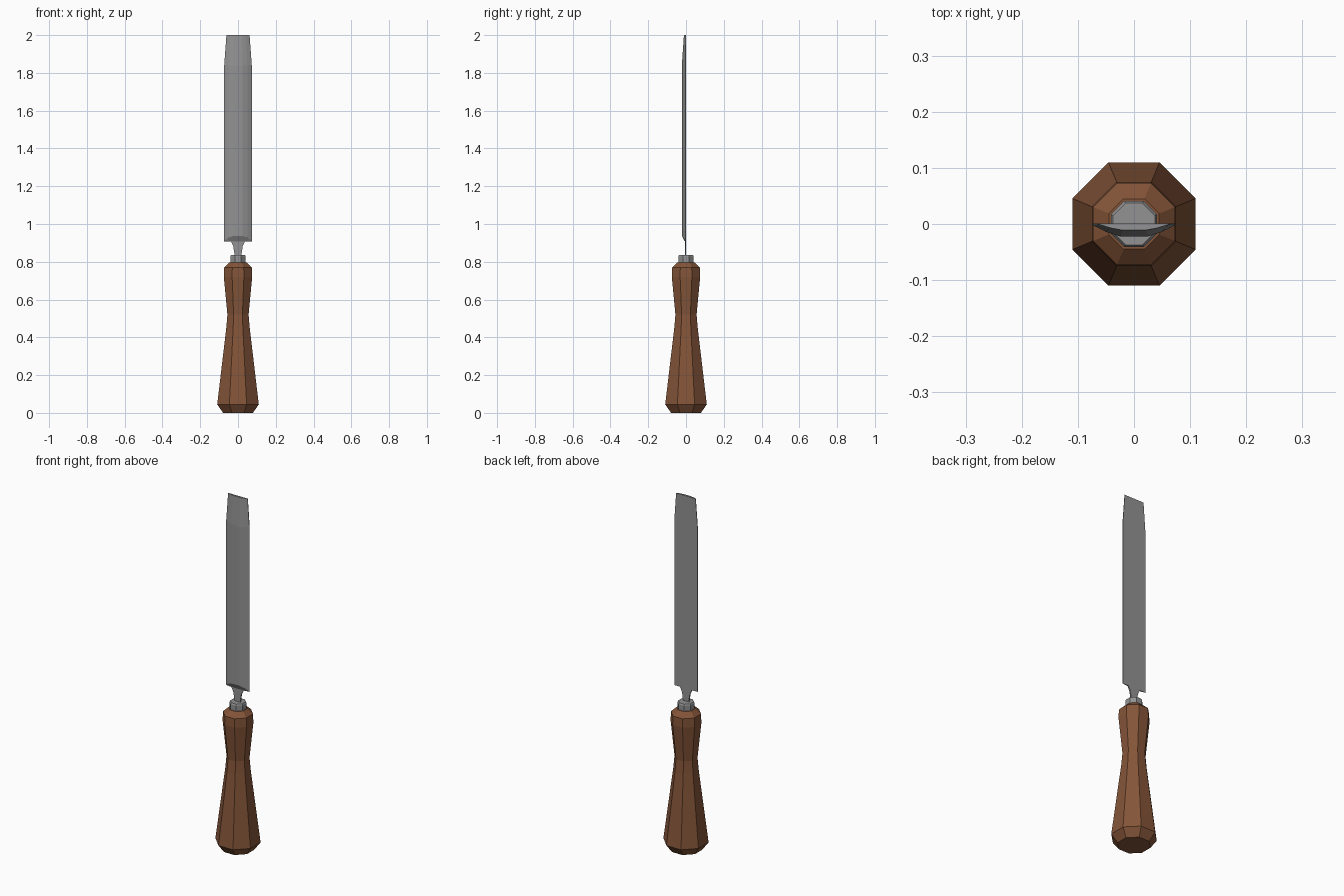
import bpy, bmesh, math

if "Cube" in bpy.data.objects:
    bpy.data.objects.remove(bpy.data.objects["Cube"])


def material(name, color):
    m = bpy.data.materials.new(name)
    m.diffuse_color = (*color, 1)
    m.use_nodes = True
    m.node_tree.nodes["Principled BSDF"].inputs["Base Color"].default_value = m.diffuse_color
    return m


wood = material("brown wood", (0.23, 0.09, 0.04))
steel = material("grey steel", (0.29, 0.29, 0.29))


def loft(name, rings, mat):
    """Skin a stack of equal-length point rings and cap both ends."""
    bm = bmesh.new()
    loops = [[bm.verts.new(p) for p in ring] for ring in rings]
    n = len(loops[0])
    for a, b in zip(loops, loops[1:]):
        for i in range(n):
            j = (i + 1) % n
            bm.faces.new((a[i], a[j], b[j], b[i]))
    bm.faces.new(loops[0])
    bm.faces.new(loops[-1])
    bmesh.ops.recalc_face_normals(bm, faces=bm.faces)
    me = bpy.data.meshes.new(name)
    bm.to_mesh(me)
    bm.free()
    me.materials.append(mat)
    ob = bpy.data.objects.new(name, me)
    bpy.context.collection.objects.link(ob)
    return ob


def octagon(apothem, z):
    """Eight points with flats facing the axes."""
    r = apothem / math.cos(math.pi / 8)
    return [(r * math.cos(math.pi * (i + 0.5) / 4),
             r * math.sin(math.pi * (i + 0.5) / 4), z) for i in range(8)]


# Waisted octagonal handle
profile = [(0.079, 0.0), (0.11, 0.045), (0.062, 0.45), (0.056, 0.52),
           (0.075, 0.72), (0.073, 0.77), (0.045, 0.797)]
loft("handle", [octagon(a, z) for a, z in profile], wood)

# Metal collar with a slight chamfer
loft("collar", [octagon(a, z) for a, z in
                [(0.041, 0.785), (0.041, 0.828), (0.037, 0.835)]], steel)

# Blade: flat back, faceted convex front
section = [(-0.073, -0.002), (-0.05, -0.014), (-0.025, -0.022),
           (0.025, -0.022), (0.05, -0.014), (0.073, -0.002)]


def blade_ring(z, width=1.0, depth=1.0, rise=0.0):
    front = [(x * width, y * depth, z + rise * abs(y) / 0.022) for x, y in section]
    return front + [(0.073 * width, 0.001, z), (-0.073 * width, 0.001, z)]


loft("blade", [blade_ring(0.907, depth=0.25),
               blade_ring(0.909, rise=0.028),
               blade_ring(1.84),
               blade_ring(2.0, width=0.84, depth=0.5)], steel)

# Flat tang flaring into the blade
tang = [(0.018, 0.82), (0.02, 0.85), (0.025, 0.882), (0.036, 0.905), (0.036, 0.92)]
loft("tang", [[(-w, -0.006, z), (w, -0.006, z), (w, 0.001, z), (-w, 0.001, z)]
              for w, z in tang], steel)
